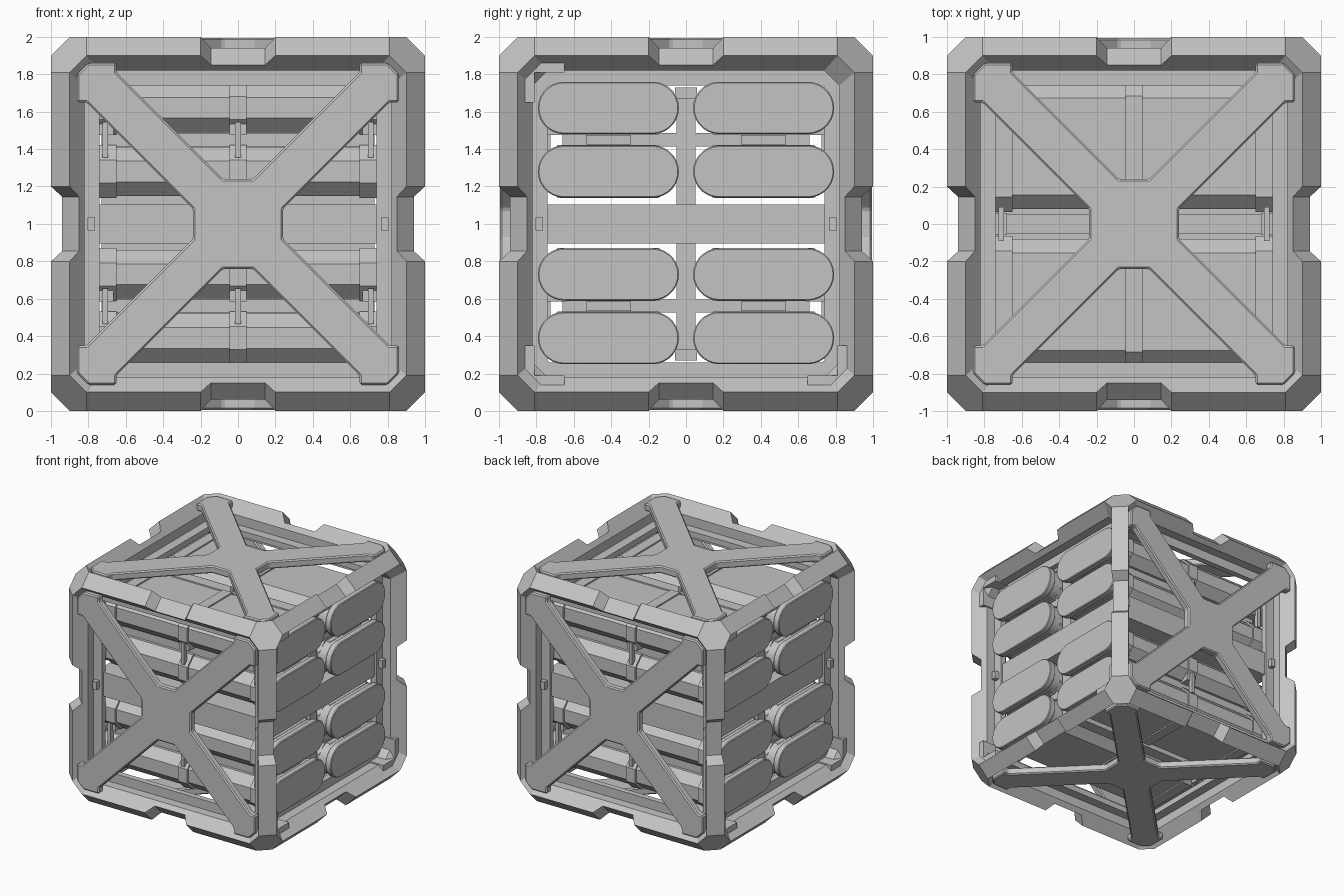
import bpy, bmesh, math
from math import radians, pi, cos, sin
from mathutils import Matrix, Vector

cube = bpy.data.objects.get("Cube")
if cube:
    bpy.data.objects.remove(cube, do_unlink=True)

grey = bpy.data.materials.new("grey_metal")
grey.use_nodes = True
GREY = (0.55, 0.55, 0.55, 1)
grey.diffuse_color = GREY
for node in grey.node_tree.nodes:
    if node.type == 'BSDF_PRINCIPLED':
        node.inputs["Base Color"].default_value = GREY

LIFT = Matrix.Translation((0, 0, 1))
ALONG_X = Matrix(((0, 0, 1, 0), (1, 0, 0, 0), (0, 1, 0, 0), (0, 0, 0, 1)))


def finish(name, bm, matrix=Matrix(), bevel=0, smooth=False):
    bmesh.ops.recalc_face_normals(bm, faces=bm.faces)
    mesh = bpy.data.meshes.new(name)
    bm.to_mesh(mesh)
    bm.free()
    mesh.materials.append(grey)
    mesh.transform(LIFT @ matrix)
    obj = bpy.data.objects.new(name, mesh)
    bpy.context.collection.objects.link(obj)
    if bevel:
        mod = obj.modifiers.new("edge_bevel", 'BEVEL')
        mod.width = bevel
        mod.segments = 1
        mod.limit_method = 'ANGLE'
        mod.angle_limit = radians(40)
    if smooth:
        bpy.ops.object.select_all(action='DESELECT')
        obj.select_set(True)
        bpy.context.view_layer.objects.active = obj
        bpy.ops.object.shade_smooth_by_angle(angle=radians(30))
    return obj


def prism(name, outline, low, high, matrix=Matrix(), bevel=0, smooth=False):
    bm = bmesh.new()
    a = [bm.verts.new((u, v, low)) for u, v in outline]
    b = [bm.verts.new((u, v, high)) for u, v in outline]
    bm.faces.new(a[::-1])
    bm.faces.new(b)
    for i in range(len(a)):
        j = (i + 1) % len(a)
        bm.faces.new((a[i], a[j], b[j], b[i]))
    return finish(name, bm, matrix, bevel, smooth)


def box(name, centre, half, matrix=Matrix()):
    bm = bmesh.new()
    bmesh.ops.create_cube(bm, size=2)
    for v in bm.verts:
        v.co = Vector([c + h * k for c, h, k in zip(centre, half, v.co)])
    return finish(name, bm, matrix)


def pill(cy, cz, half_len, r, steps=14):
    pts = []
    for side, start in ((1, -pi / 2), (-1, pi / 2)):
        for i in range(steps + 1):
            a = start + pi * i / steps
            pts.append((cy + side * (half_len - r) + r * cos(a), cz + r * sin(a)))
    return pts


def cut_rect(cy, cz, hy, hz, c):
    quarter = [(hy, hz - c), (hy - c, hz)]
    pts = quarter + [(-u, v) for u, v in quarter[::-1]]
    pts += [(-u, -v) for u, v in quarter] + [(u, -v) for u, v in quarter[::-1]]
    return [(cy + u, cz + v) for u, v in pts]


def turns(quarter):
    pts = []
    for k in range(4):
        for u, v in quarter:
            pts.append(((u, v), (-v, u), (-u, -v), (v, -u))[k])
    return pts


# Cube frame: chamfered beams with a dip at the middle of each edge
NOTCH = [(-0.2, 1, 0.9), (-0.145, 0.94, 0.85), (0.145, 0.94, 0.85), (0.2, 1, 0.9)]
STATIONS = [(-0.81, 1, 0.9)] + NOTCH + [(0.81, 1, 0.9)]


def ring(r, d, corner):
    side = []
    for t, depth, reach in STATIONS:
        t = math.copysign(corner, t) if abs(t) > 0.5 else t
        side.append((reach, t, depth) if r is None else (r, t, d))
    pts = []
    for k in range(4):
        rot = Matrix.Rotation(k * pi / 2, 3, 'Z')
        pts += [rot @ Vector(p) for p in side]
    return pts


FACES = [Matrix.Rotation(k * pi / 2, 4, 'X') for k in range(4)]
ENDS = [Matrix.Rotation(s * pi / 2, 4, 'Y') for s in (1, -1)]

bm = bmesh.new()


def face(points):
    bm.faces.new([bm.verts.new(p) for p in points])


rings = [ring(None, 0, 0.81), ring(0.82, 0.9, 0.74), ring(0.82, 0.82, 0.74),
         ring(0.74, 0.82, 0.73), ring(0.74, 0.77, 0.73), ring(0.77, 0.77, 0.77)]
for m in FACES + ENDS:
    for a, b in zip(rings, rings[1:]):
        n = len(a)
        for i in range(n):
            j = (i + 1) % n
            face([m @ p for p in (a[i], a[j], b[j], b[i])])
for axis in range(3):
    for s in (1, -1):
        for q in (1, -1):
            def place(t, u, v):
                p = [t, s * u, q * v]
                return p[-axis:] + p[:-axis] if axis else p
            for (t0, d0, r0), (t1, d1, r1) in zip(STATIONS, STATIONS[1:]):
                face([place(t0, d0, r0), place(t1, d1, r1),
                      place(t1, r1, d1), place(t0, r0, d0)])
A, B, C = 1, 0.9, 0.81
for sx in (1, -1):
    for sy in (1, -1):
        for sz in (1, -1):
            face([(sx * x, sy * y, sz * z) for x, y, z in
                  ((A, B, C), (B, A, C), (C, A, B), (C, B, A), (B, C, A), (A, C, B))])
bmesh.ops.remove_doubles(bm, verts=bm.verts, dist=0.0005)
bmesh.ops.dissolve_degenerate(bm, edges=bm.edges, dist=0.0005)
finish("cube_frame", bm)

# Cross braces on front, back, top and bottom
arm = [(0.24, 0.08), (0.81, 0.65), (0.86, 0.65), (0.86, 0.80),
       (0.80, 0.86), (0.65, 0.86), (0.65, 0.81), (0.08, 0.24)]
for name, m in zip(("top", "front", "bottom", "back"), FACES):
    prism(name + "_cross_brace", turns(arm), 0.93, 0.995, m, bevel=0.01)

# Corner brackets on the two open ends
bracket = [(0.65, 0.86), (0.65, 0.81), (0.81, 0.81), (0.81, 0.65),
           (0.86, 0.65), (0.86, 0.80), (0.80, 0.86)]
for s in (1, -1):
    for sy, sz in ((s, -1), (-s, -1), (-s, 1)):
        lo, hi = sorted((s * 0.82, s * 0.95))
        prism("corner_bracket", [(sy * u, sz * v) for u, v in bracket], lo, hi, ALONG_X)

# Canisters running side to side, with bands, collars and rounded end caps
ROWS = (0.62, 0.28, -0.27, -0.61)
for cy in (-0.415, 0.415):
    for cz in ROWS:
        prism("canister", cut_rect(cy, cz, 0.335, 0.13, 0.075), -0.78, 0.78, ALONG_X)
        for x, w in ((0, 0.045), (0.695, 0.045), (-0.695, 0.045)):
            prism("canister_band", cut_rect(cy, cz, 0.35, 0.142, 0.08),
                  x - w, x + w, ALONG_X)
        for s in (1, -1):
            lo, hi = sorted((s * 0.74, s * 0.815))
            prism("cap_neck", pill(cy, cz, 0.36, 0.128), lo, hi, ALONG_X, smooth=True)
            lo, hi = sorted((s * 0.815, s * 0.87))
            prism("end_cap", pill(cy, cz, 0.377, 0.14), lo, hi, ALONG_X,
                  bevel=0.006, smooth=True)

# Core: middle deck, upright spine and fillers between the rows
box("middle_deck", (0, 0, 0), (0.80, 0.80, 0.105))
box("spine", (0, 0, 0), (0.73, 0.05, 0.70))
for z in (0.45, -0.44):
    box("row_filler", (0, 0, z), (0.73, 0.66, 0.035))
    for y in (-0.415, 0.415):
        for s in (1, -1):
            box("spacer_tab", (s * 0.78, y, z), (0.03, 0.12, 0.025))

# Latches joining neighbouring canisters
for x in (-0.71, 0, 0.71):
    for s in (1, -1):
        for z in (0.45, -0.44):
            box("latch_base", (x, s * 0.69, z + 0.06), (0.045, 0.05, 0.035))
            box("latch_hook", (x, s * 0.745, z), (0.015, 0.02, 0.095))
        box("latch_base", (x, 0, s * 0.70), (0.03, 0.06, 0.03))
        box("latch_hook", (x, 0, s * 0.755), (0.015, 0.09, 0.015))

# Small locking studs at the ends of the deck
for sx in (1, -1):
    for sy in (1, -1):
        box("deck_stud", (sx * 0.785, sy * 0.83, 0), (0.02, 0.03, 0.035))
        box("deck_stud", (sx * 0.83, sy * 0.785, 0), (0.03, 0.02, 0.035))
